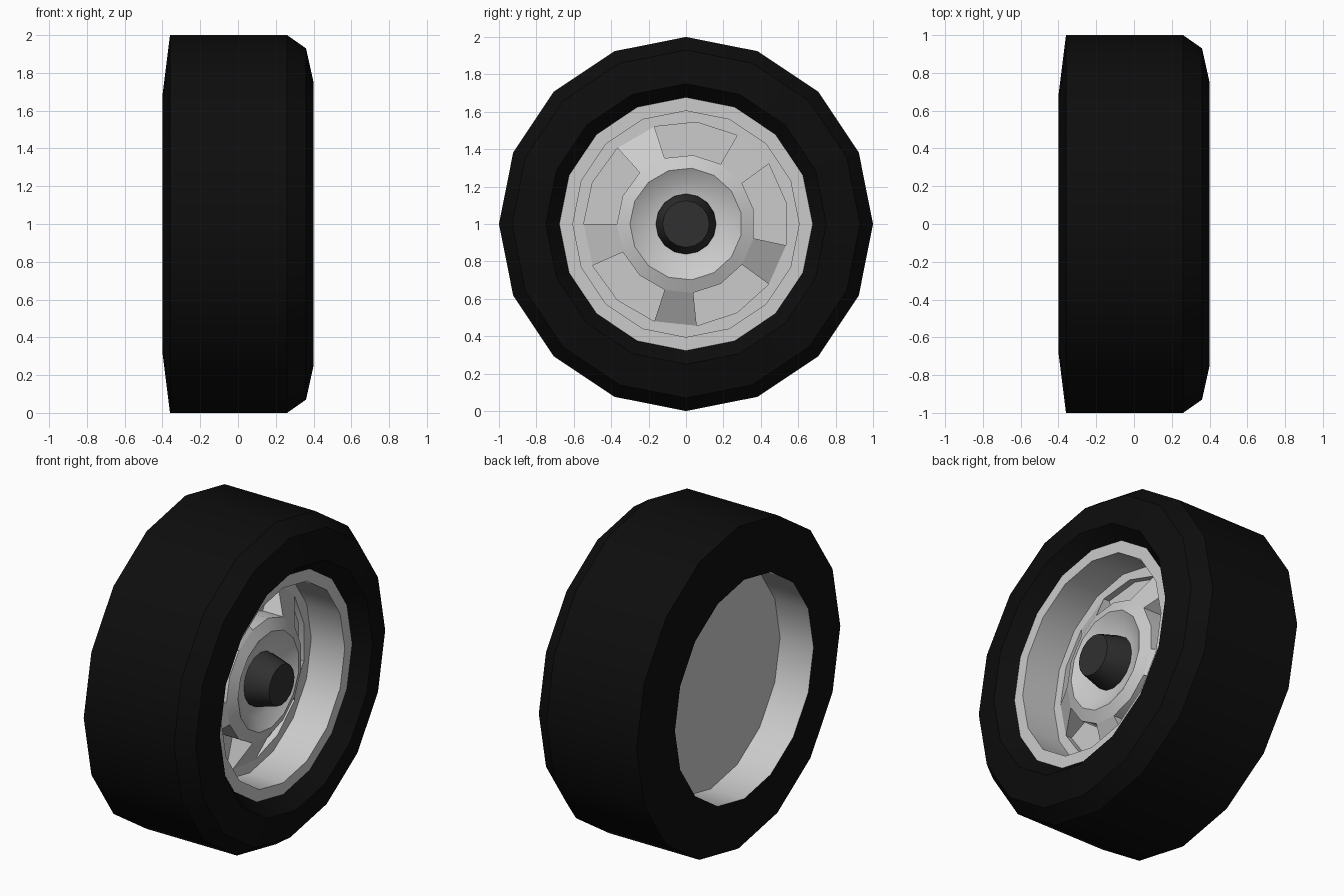
import bpy, bmesh
from math import cos, sin, radians, tau

if "Cube" in bpy.data.objects:
    bpy.data.objects.remove(bpy.data.objects["Cube"])


def material(name, value):
    m = bpy.data.materials.new(name)
    m.diffuse_color = (value, value, value, 1)
    m.use_nodes = True
    m.node_tree.nodes["Principled BSDF"].inputs["Base Color"].default_value = m.diffuse_color
    return m


def pt(x, r, a):
    return (x, r * cos(a), 1 + r * sin(a))


def lathe(bm, profile, sides, phase=0.0):
    """Revolve (x, radius) points around the wheel axis."""
    rings = []
    for x, r in profile:
        if r == 0:
            rings.append([bm.verts.new((x, 0, 1))] * sides)
        else:
            rings.append([bm.verts.new(pt(x, r, phase + tau * k / sides))
                          for k in range(sides)])
    for p, q in zip(rings, rings[1:]):
        for k in range(sides):
            n = (k + 1) % sides
            face = list(dict.fromkeys((p[k], p[n], q[n], q[k])))
            bm.faces.new(face)


def finish(bm, name, mat=None):
    me = bpy.data.meshes.new(name)
    bm.to_mesh(me)
    bm.free()
    ob = bpy.data.objects.new(name, me)
    bpy.context.collection.objects.link(ob)
    if mat:
        me.materials.append(mat)
    bpy.ops.object.select_all(action='DESELECT')
    ob.select_set(True)
    bpy.context.view_layer.objects.active = ob
    bpy.ops.object.shade_smooth_by_angle(angle=radians(28))
    return ob


def turned(name, profile, sides=16, mat=None):
    bm = bmesh.new()
    lathe(bm, profile, sides)
    return finish(bm, name, mat)


rubber = material("rubber", 0.004)
dark = material("dark_metal", 0.03)

# Tyre
turned("tire", [(-.40, .68), (-.36, 1), (.26, 1), (.36, .93), (.40, .75),
                (.31, .677)], mat=rubber)

# Rim lip with its deep barrel, and the recessed back
turned("rim_front", [(.31, .677), (.31, .605), (.08, .605)])
turned("rim_back", [(-.17, 0), (-.17, .68), (-.40, .68)])

# Wheel centre: stepped disc with a raised, dished hub
bm = bmesh.new()
phase = radians(12)
lathe(bm, [(.08, .62), (.08, .547), (.04, .547), (.04, .37), (.18, .37),
           (.21, .30), (.16, .22), (.15, .14)], 15, phase)

# Five wedge spokes sloping from the hub to the outer step
for s in range(5):
    a0 = radians(-36 + 72 * s)
    a1 = a0 + radians(24)
    side = [[bm.verts.new(pt(x, r, a)) for x, r in
             ((.08, .547), (.18, .37), (.04, .37), (.04, .547))] for a in (a0, a1)]
    l, h = side
    bm.faces.new((l[0], h[0], h[1], l[1]))
    bm.faces.new((l[0], l[1], l[2], l[3]))
    bm.faces.new((h[3], h[2], h[1], h[0]))
bmesh.ops.remove_doubles(bm, verts=bm.verts, dist=1e-4)
finish(bm, "wheel_centre")

# Hub cap
turned("hub_cap", [(.14, .163), (.17, .16), (.30, .125), (.30, 0)], mat=dark)
